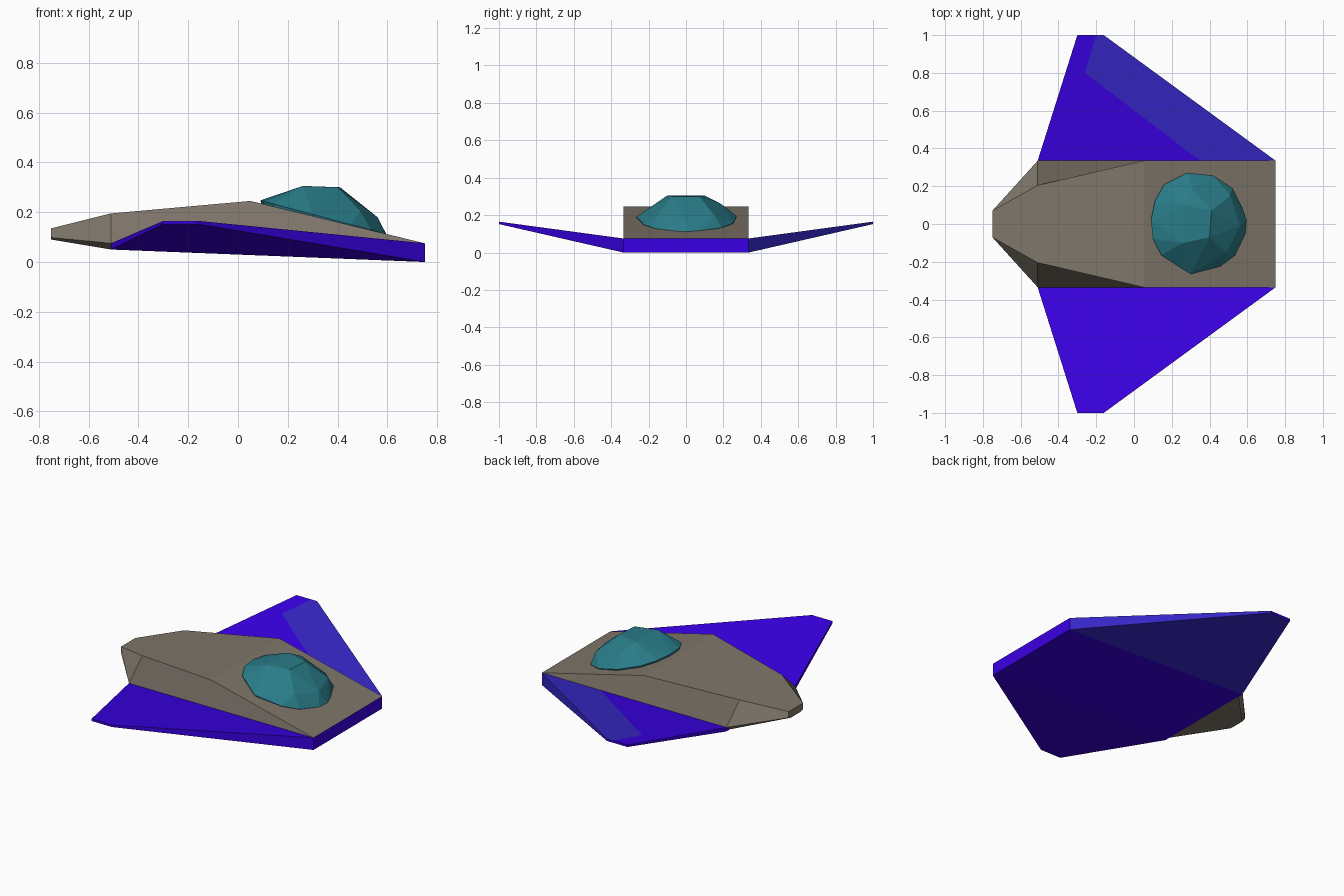
import bpy, bmesh, math

if "Cube" in bpy.data.objects:
    bpy.data.objects.remove(bpy.data.objects["Cube"])


def material(name, rgb):
    m = bpy.data.materials.new(name)
    m.diffuse_color = (*rgb, 1)
    m.use_nodes = True
    m.node_tree.nodes["Principled BSDF"].inputs["Base Color"].default_value = m.diffuse_color
    return m


GREY = material("warm grey", (0.21, 0.18, 0.144))
PURPLE = material("vivid purple", (0.042, 0.0, 0.78))
BLUE = material("muted blue", (0.038, 0.02, 0.58))
TEAL = material("teal", (0.022, 0.20, 0.245))


def finish(name, bm, mats):
    me = bpy.data.meshes.new(name)
    bm.to_mesh(me)
    bm.free()
    for m in mats:
        me.materials.append(m)
    ob = bpy.data.objects.new(name, me)
    bpy.context.collection.objects.link(ob)
    return ob


def mirrored_shell(name, pts, sides, bridges, hidden, mats):
    """Closed shell symmetric in y: side faces on both sides, bridges across,
    hidden bridges only close it for the normals and are then removed.
    A side face is (points, use second colour on the +y side)."""
    bm = bmesh.new()
    v = {s: {k: bm.verts.new((x, s * y, z)) for k, (x, y, z) in pts.items()}
         for s in (1, -1)}
    for s in (1, -1):
        for keys, second in sides:
            f = bm.faces.new([v[s][k] for k in keys.split()])
            f.material_index = 1 if second and s > 0 else 0
    extra = []
    for keys in bridges + hidden:
        k = keys.split()
        f = bm.faces.new([v[1][a] for a in k] + [v[-1][a] for a in reversed(k)])
        if keys in hidden:
            extra.append(f)
    bmesh.ops.recalc_face_normals(bm, faces=bm.faces[:])
    bmesh.ops.delete(bm, geom=extra, context='FACES_ONLY')
    return finish(name, bm, mats)


# Fuselage: tapered nose, raised spine, sloping deck
mirrored_shell(
    "fuselage",
    {"nt": (-.75, .07, .135), "nm": (-.75, .07, .098), "nb": (-.75, .05, .09),
     "st": (-.51, .205, .195), "sm": (-.51, .335, .075), "sb": (-.51, .30, .05),
     "p": (.05, .335, .245), "t": (.75, .335, .075)},
    [("nt st sm nm", 0), ("nm sm sb nb", 0), ("st p t sm", 0)],
    ["nt st", "st p", "p t", "nt nm", "nm nb", "nb sb"],
    ["sb sm", "sm t"], [GREY])

# Wings with the shared belly slab; +y wing has the second colour
# (q1 q2 q3 cut the coloured patch out of the top face)
mirrored_shell(
    "wings",
    {"a": (-.51, .335, .075), "ab": (-.51, .335, .05),
     "b": (.75, .335, .075), "bb": (.75, .335, 0),
     "c": (-.16, 1, .165), "cb": (-.16, 1, .152),
     "d": (-.30, 1, .165), "db": (-.30, 1, .152),
     "q1": (-.20, 1, .165), "q2": (-.26, .80, .138), "q3": (.35, .335, .075)},
    [("q3 b c q1 q2", 1), ("a q3 q2 q1 d", 0), ("ab bb cb db", 1),
     ("b bb cb c", 1), ("a ab db d", 0), ("d q1 c cb db", 0)],
    ["ab bb", "b bb", "a ab"],
    ["a q3 b"], [PURPLE, BLUE])

# Canopy: coarse irregular dome on the sloping deck, as a hull of a rim
# that follows the deck and a few crown points
RIM = [(.28, .27), (.42, .255), (.52, .19), (.575, .08), (.595, .02),
       (.59, -.05), (.535, -.165), (.455, -.225), (.30, -.265), (.145, -.165),
       (.10, -.08), (.09, .02), (.11, .12), (.16, .21)]
CROWN = [(.26, -.10, .305), (.27, .10, .305), (.41, .07, .30), (.40, -.07, .30),
         (.31, .18, .265), (.51, .15, .20), (.56, -.01, .18), (.49, -.15, .205)]
bm = bmesh.new()
for x, y in RIM:
    lift = .012 * (.6 - x) / .5
    bm.verts.new((x, y, .257 - .243 * x + lift))
    # sunk foot under the rim
    bm.verts.new((.34 + (x - .34) * .95, y * .95, .22 - .243 * x))
for p in CROWN:
    bm.verts.new(p)
bmesh.ops.convex_hull(bm, input=bm.verts[:])
bmesh.ops.recalc_face_normals(bm, faces=bm.faces[:])
finish("canopy", bm, [TEAL])
